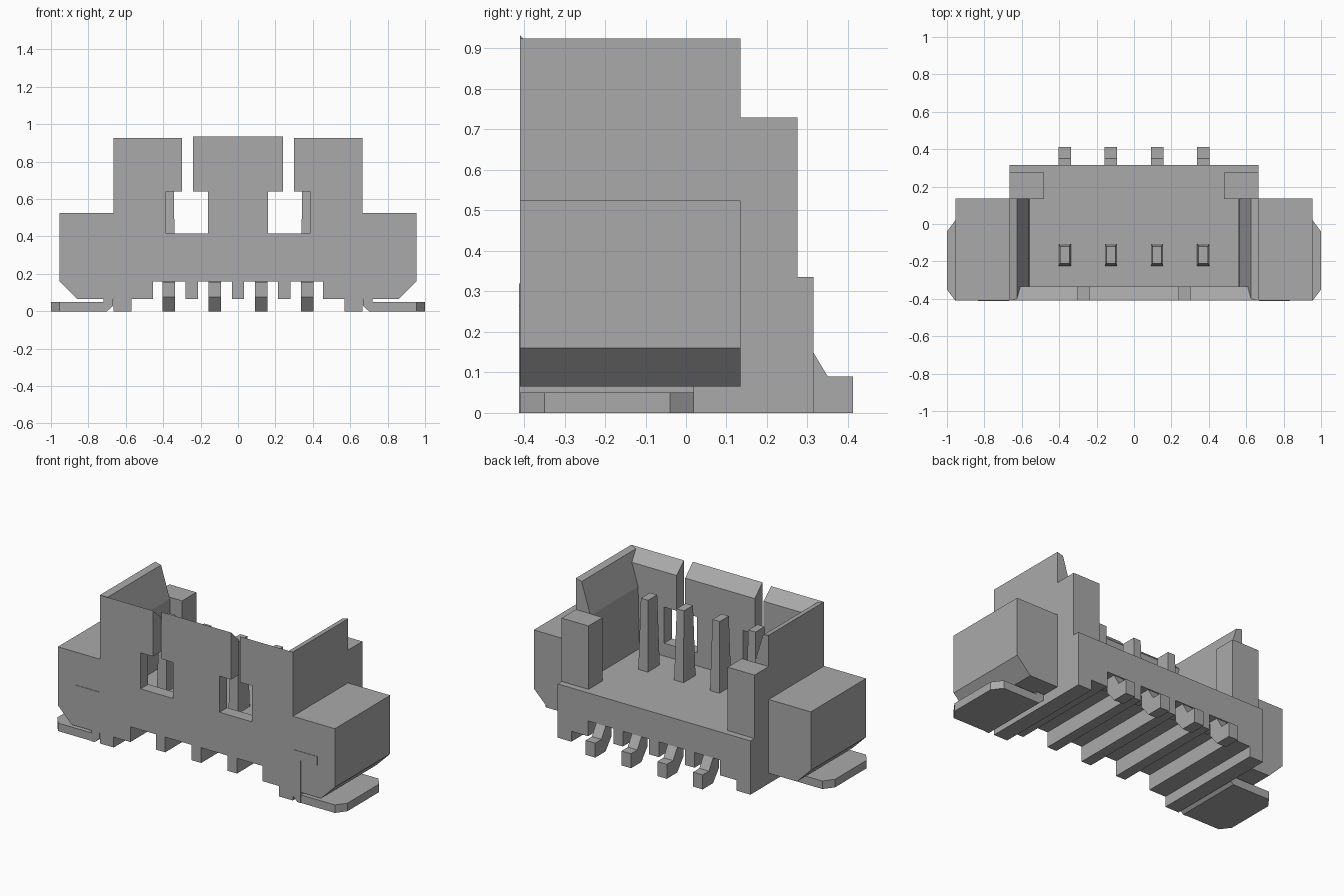
import bpy, bmesh

cube = bpy.data.objects.get("Cube")
if cube:
    bpy.data.objects.remove(cube)

grey = bpy.data.materials.new("mid_grey")
grey.use_nodes = True
COLOUR = (0.4, 0.4, 0.4, 1)
grey.diffuse_color = COLOUR
grey.node_tree.nodes["Principled BSDF"].inputs["Base Color"].default_value = COLOUR


def prism(name, outline, a, b, axis="y", adjust=None):
    """Extrude a closed 2D outline from a to b along an axis."""
    place = {"x": lambda u, v, t: (t, u, v),
             "y": lambda u, v, t: (u, t, v),
             "z": lambda u, v, t: (u, v, t)}[axis]
    bm = bmesh.new()
    face = bm.faces.new([bm.verts.new(place(u, v, a)) for u, v in outline])
    new = bmesh.ops.extrude_face_region(bm, geom=[face])["geom"]
    far = [g for g in new if isinstance(g, bmesh.types.BMVert)]
    for v in far:
        v.co["xyz".index(axis)] = b
    if adjust:
        adjust(far)
    bmesh.ops.recalc_face_normals(bm, faces=bm.faces)
    mesh = bpy.data.meshes.new(name)
    bm.to_mesh(mesh)
    bm.free()
    mesh.materials.append(grey)
    obj = bpy.data.objects.new(name, mesh)
    bpy.context.collection.objects.link(obj)
    return obj


def rect(u0, u1, v0, v1):
    return [(u0, v0), (u1, v0), (u1, v1), (u0, v1)]


def flip(points):
    return [(-u, v) for u, v in reversed(points)]


FRONT, INNER, WALL_END, BACK = -0.41, -0.335, 0.135, 0.315
FLOOR, TOP = 0.335, 0.925

# Comb-shaped underside and the shared outlines
comb = [(0.033, 0.065), (0.033, 0.16), (0.215, 0.16), (0.215, 0.065),
        (0.28, 0.065), (0.28, 0.16), (0.455, 0.16), (0.455, 0.065),
        (0.57, 0.065), (0.57, 0), (0.665, 0)]
ear = [(0.665, 0.065), (0.86, 0.065), (0.955, 0.16), (0.955, 0.525), (0.665, 0.525)]
slots = [(0.665, TOP), (0.30, TOP), (0.30, 0.64), (0.385, 0.64), (0.385, 0.415),
         (0.16, 0.415), (0.16, 0.64), (0.24, 0.64), (0.24, 0.933)]


# Front wall with ears, windows and a sloped lead-in along its top
def lead_in(verts):
    for v in verts:
        if v.co.z > 0.9:
            v.co.z = 0.86


half = comb + ear + slots
prism("front_wall", half + flip(half), FRONT, INNER, adjust=lead_in)

# Base block with floor
half = comb + [(0.665, FLOOR)]
prism("base", half + flip(half), INNER, BACK)

# Side walls, ears, rear posts and solder tabs, on both sides
wall = [(0.665, 0.3), (0.665, TOP), (0.625, 0.915), (0.565, 0.72), (0.555, 0.3)]
tab = [(0.70, FRONT), (0.955, FRONT), (1.0, -0.35), (1.0, -0.04),
       (0.955, 0.02), (0.70, 0.02)]
hook = [(0.70, 0), (0.72, 0.0), (0.72, 0.265), (0.835, 0.265), (0.835, 0.32),
        (0.667, 0.32), (0.667, 0.03)]
for side, turn in (("left", list), ("right", flip)):
    prism(side + "_wall", turn(wall), FRONT + 0.001, WALL_END)
    prism(side + "_ear", turn(ear), INNER, WALL_END)
    prism(side + "_rear_post", turn(rect(0.48, 0.665, 0.3, 0.73)), WALL_END, 0.275)
    prism(side + "_solder_tab", turn(tab), 0, 0.05, "z")
    prism(side + "_tab_hook", turn(hook), FRONT - 0.003, 0.02)


# Contact pins with tapered tips and bent solder leads
def taper(verts):
    cx = sum(v.co.x for v in verts) / len(verts)
    for v in verts:
        v.co.x = cx + (v.co.x - cx) * 0.75
        v.co.y = -0.165 + (v.co.y + 0.165) * 0.75


lead = [(0.412, 0), (0.412, 0.09), (0.35, 0.09), (0.29, 0.19), (0.15, 0.19),
        (0.15, 0.15), (0.25, 0.15), (0.25, 0.075), (0.31, 0)]
for i in range(4):
    x = (i - 1.5) * 0.247
    x0, x1 = x - 0.033, x + 0.033
    prism(f"pin_{i + 1}", rect(x0, x1, -0.225, -0.105), 0.3, 0.775, "z", taper)
    prism(f"pin_lead_{i + 1}", lead, x0, x1, "x")
